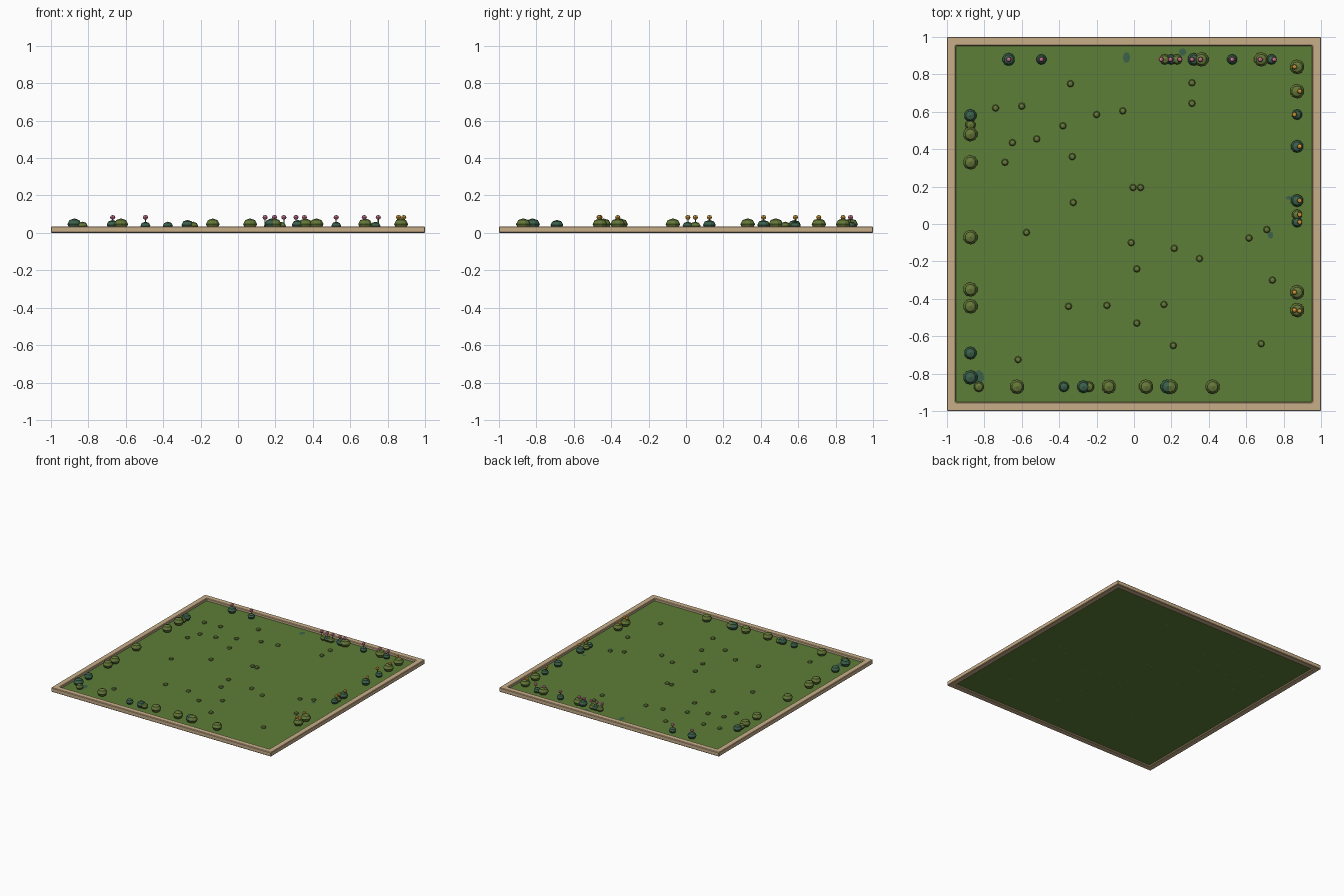
import bpy
import bmesh
import math
from mathutils import Matrix

default_cube = bpy.data.objects.get("Cube")
if default_cube:
    bpy.data.objects.remove(default_cube, do_unlink=True)


def make_material(name, red, green, blue):
    material = bpy.data.materials.new(name)
    material.use_nodes = True
    colour = (red, green, blue, 1)
    material.diffuse_color = colour
    shader = material.node_tree.nodes["Principled BSDF"]
    shader.inputs["Base Color"].default_value = colour
    shader.inputs["Roughness"].default_value = 0.9
    return material


wood = make_material("pale wood", 0.58, 0.42, 0.25)
grass = make_material("lawn green", 0.11, 0.21, 0.04)
light = make_material("leaf green", 0.13, 0.19, 0.04)
dark = make_material("deep leaf green", 0.045, 0.12, 0.07)
pink = make_material("blossom pink", 0.75, 0.22, 0.36)
yellow = make_material("blossom yellow", 0.8, 0.42, 0.06)

LAWN_Z = 0.015
FRAME_TOP = 0.035
FRAME_INNER = 0.952
small, medium, large = 0.028, 0.034, 0.039


def finish_mesh(name, mesh_builder, material):
    mesh = bpy.data.meshes.new(name)
    mesh_builder.to_mesh(mesh)
    mesh_builder.free()
    mesh.materials.append(material)
    created = bpy.data.objects.new(name, mesh)
    bpy.context.collection.objects.link(created)
    return created


def add_ball(name, x, y, z, radius, height, material, segments=10, rings=4):
    builder = bmesh.new()
    placement = Matrix.Translation((x, y, z)) @ Matrix.Diagonal((radius, radius, height, 1))
    bmesh.ops.create_uvsphere(builder, u_segments=segments, v_segments=rings,
                              radius=1, matrix=placement)
    return finish_mesh(name, builder, material)


def add_bush(name, x, y, radius, material):
    half_height = radius * 0.8
    add_ball(name, x, y, LAWN_Z + half_height, radius, half_height, material)


def add_flower(name, x, y, material):
    builder = bmesh.new()
    bmesh.ops.create_cone(builder, cap_ends=True, segments=5, radius1=0.003, radius2=0.003,
                          depth=0.05, matrix=Matrix.Translation((x, y, 0.055)))
    finish_mesh(name + "_stem", builder, light)
    add_ball(name + "_bloom", x, y, 0.083, 0.014, 0.013, material, segments=8)


# Wooden border with a square opening
builder = bmesh.new()
loops = []
for half_size, height in ((1, 0), (1, FRAME_TOP), (FRAME_INNER, FRAME_TOP), (FRAME_INNER, 0)):
    loops.append([builder.verts.new((sx * half_size, sy * half_size, height))
                  for sx, sy in ((-1, -1), (1, -1), (1, 1), (-1, 1))])
for index, loop in enumerate(loops):
    following = loops[(index + 1) % len(loops)]
    for corner in range(4):
        after = (corner + 1) % 4
        builder.faces.new((loop[corner], loop[after], following[after], following[corner]))
bmesh.ops.recalc_face_normals(builder, faces=builder.faces)
border = finish_mesh("wooden_border", builder, wood)
bevel = border.modifiers.new("soft edges", "BEVEL")
bevel.width = 0.004
bevel.segments = 1

# Lawn sheet
builder = bmesh.new()
bmesh.ops.create_cube(builder, size=1, matrix=Matrix.Translation((0, 0, LAWN_Z - 0.002))
                      @ Matrix.Diagonal((FRAME_INNER * 2, FRAME_INNER * 2, 0.004, 1)))
finish_mesh("lawn", builder, grass)

# Thin dark leaf patches on the lawn
for x, y, width, depth in ((-0.04, 0.89, 0.02, 0.03), (0.26, 0.92, 0.02, 0.02),
                           (0.73, -0.06, 0.015, 0.02), (-0.83, -0.82, 0.03, 0.04),
                           (0.83, 0.14, 0.02, 0.01)):
    builder = bmesh.new()
    bmesh.ops.create_circle(builder, cap_ends=True, segments=7, radius=1,
                            matrix=Matrix.Translation((x, y, LAWN_Z + 0.001))
                            @ Matrix.Diagonal((width, depth, 1, 1)))
    finish_mesh("leaf_patch", builder, dark)

# Bushes along the left-hand side of the plan
for y, radius, leaf in ((0.58, medium, dark), (0.53, small, light), (0.48, large, light),
                        (0.33, large, light), (-0.07, large, light), (-0.35, large, light),
                        (-0.44, large, light), (-0.69, medium, dark), (-0.82, large, dark)):
    add_bush("right_side_bush", -0.875, y, radius, leaf)

# Bushes along the front
for x, radius, leaf in ((-0.83, small, light), (-0.625, large, light), (-0.375, small, dark),
                        (-0.27, medium, dark), (-0.24, small, light), (-0.135, large, light),
                        (0.065, large, light), (0.18, large, dark), (0.195, large, light),
                        (0.42, large, light)):
    add_bush("front_bush", x, -0.87, radius, leaf)

# Flowering bushes along the back
for x, radius, leaf in ((-0.67, medium, dark), (-0.495, small, dark), (0.165, small, light),
                        (0.2, small, dark), (0.23, small, light), (0.32, medium, dark),
                        (0.36, large, light), (0.525, small, dark), (0.68, large, light),
                        (0.735, small, dark)):
    add_bush("back_bush", x, 0.88, radius, leaf)
for x in (-0.67, -0.495, 0.145, 0.195, 0.245, 0.31, 0.355, 0.525, 0.675, 0.75):
    add_flower("pink_flower", x, 0.88, pink)

# Flowering bushes along the other side, each with a bloom set off centre
for y, radius, leaf, shift in ((0.84, large, light, -1), (0.71, large, light, 1),
                               (0.585, small, dark, -1), (0.415, medium, dark, 1),
                               (0.125, medium, dark, 1), (0.05, small, light, 1),
                               (0.01, small, dark, 1), (-0.365, large, light, -1),
                               (-0.46, large, light, -1)):
    add_bush("left_side_bush", 0.872, y, radius, leaf)
    add_flower("yellow_flower", 0.872 + shift * 0.014, y, yellow)
add_flower("yellow_flower", 0.886, -0.465, yellow)

# Low grass tufts scattered over the lawn
tufts = ((-0.34, 0.75), (0.31, 0.755), (-0.74, 0.62), (-0.6, 0.63), (-0.2, 0.585),
         (-0.06, 0.605), (0.31, 0.645), (-0.38, 0.525), (-0.65, 0.435), (-0.52, 0.455),
         (-0.69, 0.33), (-0.33, 0.36), (-0.005, 0.195), (0.035, 0.195), (-0.325, 0.115),
         (-0.575, -0.045), (-0.015, -0.1), (0.215, -0.13), (0.35, -0.185), (0.615, -0.075),
         (0.71, -0.03), (0.015, -0.24), (0.74, -0.3), (-0.35, -0.44), (-0.145, -0.435),
         (0.16, -0.43), (0.015, -0.53), (0.21, -0.65), (0.68, -0.64), (-0.62, -0.725))
for x, y in tufts:
    add_ball("grass_tuft", x, y, LAWN_Z + 0.005, 0.019, 0.012, light, segments=8)
